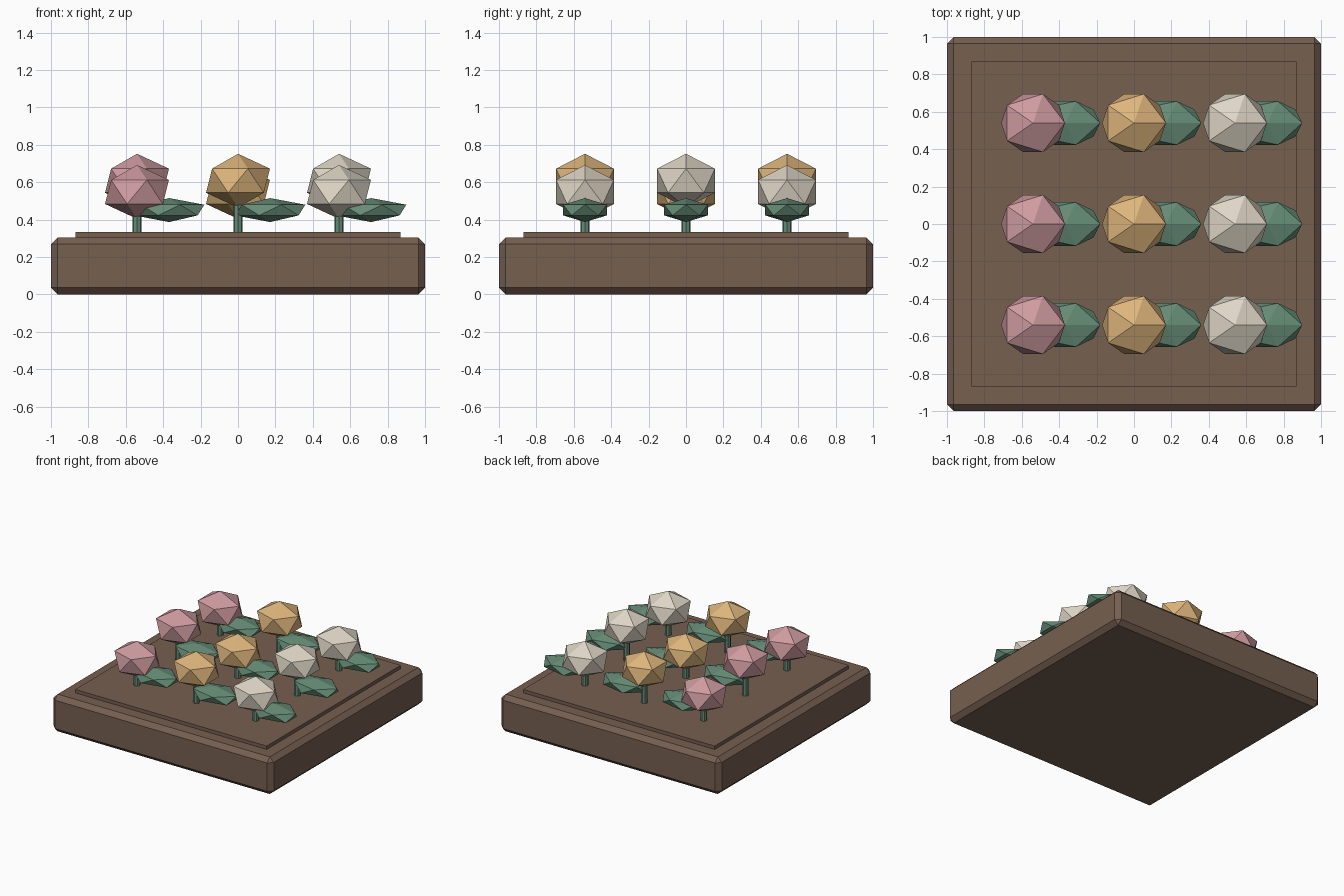
import bpy

if "Cube" in bpy.data.objects:
    bpy.data.objects.remove(bpy.data.objects["Cube"], do_unlink=True)


def material(name, rgb):
    mat = bpy.data.materials.new(name)
    mat.use_nodes = True
    colour = (*rgb, 1)
    mat.diffuse_color = colour
    mat.node_tree.nodes["Principled BSDF"].inputs["Base Color"].default_value = colour
    return mat


brown = material("brown", (0.18, 0.115, 0.08))
green = material("green", (0.13, 0.26, 0.18))
pink = material("pink", (0.62, 0.33, 0.35))
yellow = material("yellow", (0.72, 0.46, 0.2))
cream = material("cream", (0.73, 0.67, 0.56))


def finish(name, mat, scale=None):
    obj = bpy.context.object
    obj.name = name
    obj.data.materials.append(mat)
    if scale:
        obj.scale = scale
        bpy.ops.object.transform_apply(location=False, rotation=False, scale=True)
    return obj


def box(name, half, bottom, top, mat):
    bpy.ops.mesh.primitive_cube_add(size=1, location=(0, 0, (bottom + top) / 2))
    return finish(name, mat, (2 * half, 2 * half, top - bottom))


def faceted_ball(name, location, scale, mat):
    bpy.ops.mesh.primitive_ico_sphere_add(subdivisions=1, radius=1, location=location)
    return finish(name, mat, scale)


# Planter block with chamfered edges, and the raised bed on top
block = box("planter_block", 1, 0, 0.305, brown)
bevel = block.modifiers.new("chamfer", "BEVEL")
bevel.width = 0.036
bevel.segments = 1
box("raised_bed", 0.87, 0.27, 0.333, brown)

# Three columns of flowers, alternately short and tall
SPACING = 0.54
for column, (colour, petal) in enumerate((("pink", pink), ("yellow", yellow), ("cream", cream))):
    for row in range(3):
        x = (column - 1) * SPACING
        y = (row - 1) * SPACING
        label = f"{colour}_{row + 1}"
        head_z = 0.548 + 0.06 * ((column + row) % 2)
        bottom = 0.31
        bpy.ops.mesh.primitive_cylinder_add(
            vertices=8, radius=0.025, depth=head_z - bottom,
            location=(x, y, (head_z + bottom) / 2))
        finish(f"stem_{label}", green)
        faceted_ball(f"leaf_{label}", (x + 0.172, y, 0.451), (0.21, 0.137, 0.064), green)
        faceted_ball(f"flower_head_{label}", (x, y, head_z), (0.191, 0.182, 0.144), petal)
